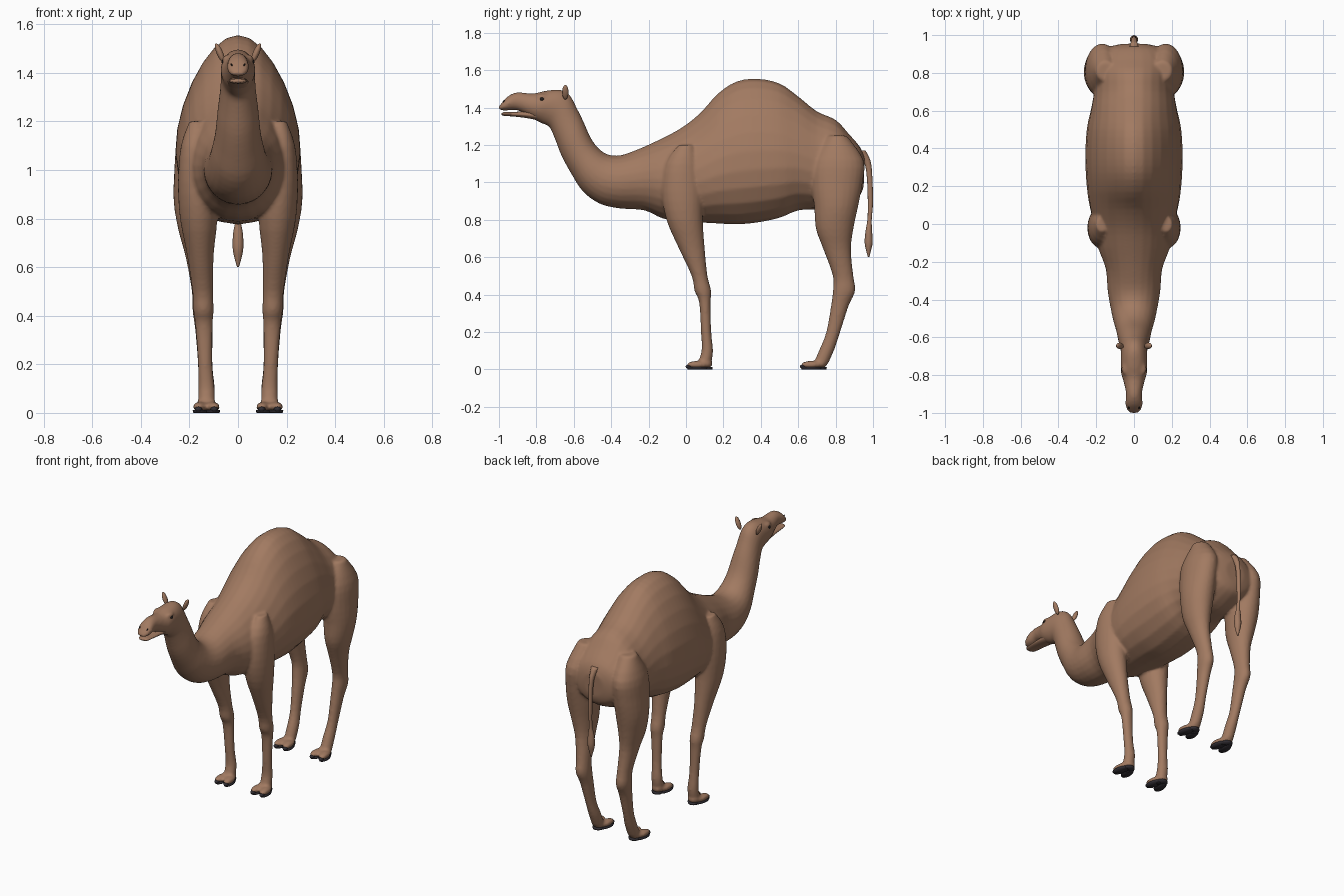
import bpy, bmesh, math
from mathutils import Matrix, Vector

default_cube = bpy.data.objects.get("Cube")
if default_cube:
    bpy.data.objects.remove(default_cube, do_unlink=True)


def material(name, colour):
    mat = bpy.data.materials.new(name)
    mat.use_nodes = True
    mat.diffuse_color = colour
    mat.node_tree.nodes["Principled BSDF"].inputs["Base Color"].default_value = colour
    return mat


tan_coat = material("tan_coat", (0.36, 0.195, 0.12, 1))
dark_hoof = material("dark_hoof", (0.03, 0.026, 0.032, 1))
dark_eye = material("dark_eye", (0.015, 0.012, 0.012, 1))


def smooth_rows(rows, steps=3):
    """Catmull-Rom interpolation between the given section rows."""
    vectors = [Vector(row) for row in rows]
    result = []
    for i in range(len(vectors) - 1):
        before, start = vectors[max(i - 1, 0)], vectors[i]
        end, after = vectors[i + 1], vectors[min(i + 2, len(vectors) - 1)]
        for step in range(steps):
            t = step / steps
            tangent_in, tangent_out = (end - before) / 2, (after - start) / 2
            result.append(start + tangent_in * t
                          + (3 * (end - start) - 2 * tangent_in - tangent_out) * t ** 2
                          + (2 * (start - end) + tangent_in + tangent_out) * t ** 3)
    return result + [vectors[-1]]


def loft(bm, rows, sides=24):
    """Skin oval sections: y and z of two opposite points, centre x, half width."""
    rings = []
    for ay, az, by, bz, centre, width in smooth_rows(rows):
        # Tall sections are heavier towards the belly
        sag = 0.26 * min(max((az - bz - 0.32) / 0.35, 0), 1)
        ring = []
        for i in range(sides):
            angle = math.tau * i / sides
            up = math.sin(angle)
            ring.append(bm.verts.new((
                centre + width * math.cos(angle) * (1 - sag * up),
                (ay + by + (ay - by) * up) / 2,
                (az + bz + (az - bz) * up) / 2)))
        rings.append(ring)
    for lower, upper in zip(rings, rings[1:]):
        for i in range(sides):
            j = (i + 1) % sides
            bm.faces.new((lower[i], lower[j], upper[j], upper[i]))
    bm.faces.new(rings[0])
    bm.faces.new(rings[-1])


def ball(bm, centre, size, tilt=0, axis="Y"):
    matrix = (Matrix.Translation(centre) @ Matrix.Rotation(tilt, 4, axis)
              @ Matrix.Diagonal((*size, 1)))
    bmesh.ops.create_uvsphere(bm, u_segments=20, v_segments=12, radius=1, matrix=matrix)


def finish(name, bm, mat):
    bmesh.ops.recalc_face_normals(bm, faces=bm.faces)
    mesh = bpy.data.meshes.new(name)
    bm.to_mesh(mesh)
    bm.free()
    mesh.materials.append(mat)
    for face in mesh.polygons:
        face.use_smooth = True
    obj = bpy.data.objects.new(name, mesh)
    bpy.context.collection.objects.link(obj)
    return obj


# Sections: top y, top z, bottom y, bottom z, half width
torso = [
    (.955, 1.13, .95, .98, .07), (.93, 1.19, .93, .93, .15),
    (.87, 1.26, .87, .89, .19), (.8, 1.335, .79, .86, .205),
    (.7, 1.38, .7, .855, .21), (.6, 1.46, .6, .85, .225),
    (.5, 1.53, .5, .81, .243), (.38, 1.555, .38, .785, .25),
    (.27, 1.54, .27, .775, .248), (.17, 1.475, .17, .78, .24),
    (.08, 1.375, .08, .785, .228), (-.02, 1.295, 0, .79, .21),
    (-.13, 1.235, -.12, .805, .19), (-.25, 1.18, -.22, .85, .15),
]
neck_and_head = [
    (-.35, 1.145, -.35, .86, .14), (-.42, 1.15, -.46, .885, .125),
    (-.47, 1.185, -.55, .95, .11), (-.51, 1.24, -.61, 1.04, .095),
    (-.55, 1.33, -.665, 1.14, .085), (-.585, 1.4, -.7, 1.23, .075),
    (-.62, 1.465, -.73, 1.295, .07), (-.67, 1.495, -.77, 1.315, .07),
    (-.75, 1.49, -.81, 1.335, .07), (-.82, 1.475, -.85, 1.36, .055),
    (-.9, 1.482, -.9, 1.385, .042), (-.95, 1.462, -.95, 1.385, .046),
    (-.985, 1.425, -.985, 1.385, .037), (-1, 1.405, -1, 1.39, .02),
]
# Sections: z, front y, back y, centre x, half width
front_leg = [
    (1.2, -.04, .04, .17, .03), (1.1, -.11, .07, .17, .065),
    (.95, -.13, .09, .17, .077), (.8, -.105, .09, .162, .077),
    (.65, -.04, .1, .155, .055), (.5, .03, .115, .145, .043),
    (.42, .045, .135, .142, .042), (.36, .07, .132, .14, .036),
    (.2, .08, .135, .135, .03), (.1, .083, .145, .13, .034),
    (.03, .06, .135, .13, .035),
]
hind_leg = [
    (1.25, .76, .86, .15, .05), (1.12, .68, .95, .165, .085),
    (1, .67, .945, .172, .09), (.87, .685, .92, .175, .09),
    (.75, .695, .895, .17, .075), (.64, .735, .882, .16, .055),
    (.5, .785, .895, .148, .042), (.42, .785, .905, .145, .042),
    (.34, .775, .87, .14, .036), (.2, .75, .825, .135, .03),
    (.11, .715, .795, .13, .034), (.03, .68, .76, .13, .035),
]
tail_rows = [
    (1.17, .9, .96, 0, .025), (1.12, .945, .985, 0, .016),
    (1.05, .965, .995, 0, .013), (.9, .972, 1, 0, .011),
    (.8, .97, .993, 0, .01), (.74, .96, .995, 0, .02),
    (.68, .955, .998, 0, .022), (.64, .962, .99, 0, .015),
    (.6, .973, .98, 0, .004),
]
jaw_rows = [
    (-.78, 1.38, -.78, 1.33, .045), (-.86, 1.38, -.86, 1.345, .042),
    (-.93, 1.376, -.93, 1.353, .038), (-.97, 1.376, -.97, 1.355, .034),
    (-.987, 1.37, -.987, 1.36, .02),
]


def spine(rows):
    return [(ty, tz, by, bz, 0, width) for ty, tz, by, bz, width in rows]


def limb(rows, side=1):
    return [(front, z, back, z, x * side, width) for z, front, back, x, width in rows]


# Body, neck, head and legs fused into one skin
body = bmesh.new()
hooves = bmesh.new()
loft(body, spine(torso + neck_and_head))
for side in (1, -1):
    ball(body, (.048 * side, -.768, 1.459), (.017, .032, .014))
    for leg, toe_y in ((front_leg, 0), (hind_leg, .61)):
        loft(body, limb(leg, side))
        foot_x = .13 * side
        ball(body, (foot_x, toe_y + .105, .03), (.038, .038, .026))
        for toe in (1, -1):
            # Two splayed toes, each with a dark sole and nail
            x = foot_x + .026 * toe
            splay = .15 * toe
            ball(body, (x, toe_y + .062, .025), (.029, .06, .021), splay, "Z")
            ball(hooves, (x + .006 * toe, toe_y + .018, .015), (.015, .02, .012), splay, "Z")
            sole = (Matrix.Translation((x, toe_y + .062, .006))
                    @ Matrix.Rotation(splay, 4, "Z") @ Matrix.Diagonal((.03, .06, .012, 1)))
            bmesh.ops.create_cone(hooves, cap_ends=True, segments=20, radius1=.9,
                                  radius2=1, depth=1, matrix=sole)
        heel = Matrix.Translation((foot_x, toe_y + .108, .006))
        bmesh.ops.create_cone(hooves, cap_ends=True, segments=20, radius1=.033,
                              radius2=.035, depth=.012, matrix=heel)
skin = finish("body", body, tan_coat)
remesh = skin.modifiers.new("fuse", "REMESH")
remesh.mode = "VOXEL"
remesh.voxel_size = .009
remesh.use_smooth_shade = True
relax = skin.modifiers.new("relax", "SMOOTH")
relax.factor = .5
relax.iterations = 5
finish("hooves", hooves, dark_hoof)

# Lower jaw and tail
jaw = bmesh.new()
loft(jaw, spine(jaw_rows))
finish("lower_jaw", jaw, tan_coat)
tail = bmesh.new()
loft(tail, limb(tail_rows), 12)
finish("tail", tail, tan_coat)

# Ears, eyes and nostrils
for side, label in ((1, "left"), (-1, "right")):
    ear = bmesh.new()
    ball(ear, (.075 * side, -.645, 1.482), (.013, .017, .042), .4 * side)
    finish(label + "_ear", ear, tan_coat)
    eye = bmesh.new()
    ball(eye, (.054 * side, -.77, 1.445), (.014, .014, .012))
    finish(label + "_eye", eye, dark_eye)
    nostril = bmesh.new()
    ball(nostril, (.026 * side, -.972, 1.432), (.003, .008, .008), .5 * side)
    finish(label + "_nostril", nostril, dark_eye)
